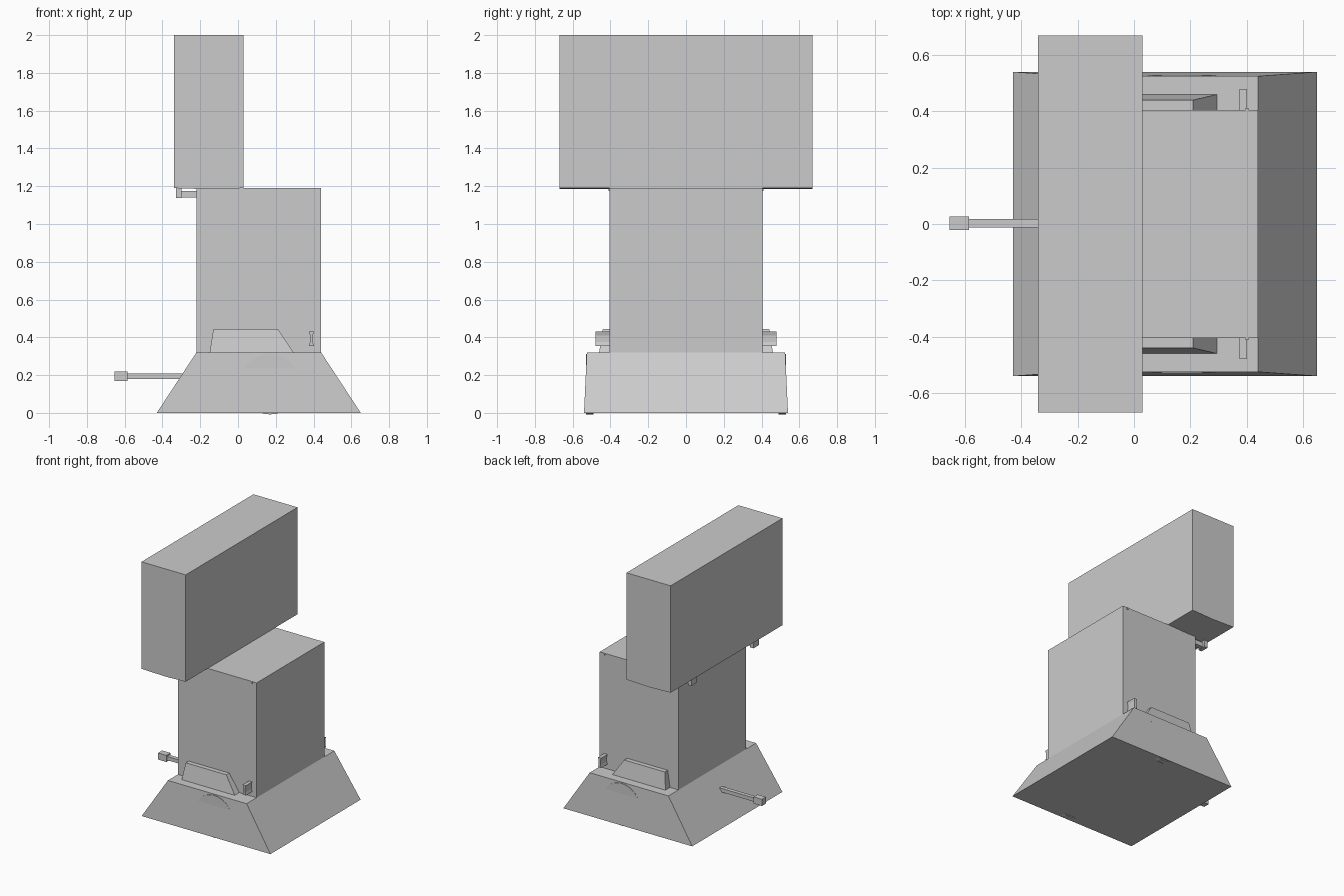
import bpy, bmesh, math
from mathutils import Matrix

if "Cube" in bpy.data.objects:
    bpy.data.objects.remove(bpy.data.objects["Cube"])


def finish(name, bm):
    bmesh.ops.recalc_face_normals(bm, faces=bm.faces)
    me = bpy.data.meshes.new(name)
    bm.to_mesh(me)
    bm.free()
    ob = bpy.data.objects.new(name, me)
    bpy.context.collection.objects.link(ob)
    return ob


def loft(name, a, b):
    """Solid between two matching point rings."""
    bm = bmesh.new()
    va = [bm.verts.new(p) for p in a]
    vb = [bm.verts.new(p) for p in b]
    n = len(va)
    bm.faces.new(va)
    bm.faces.new(vb[::-1])
    for i in range(n):
        j = (i + 1) % n
        bm.faces.new((va[i], vb[i], vb[j], va[j]))
    return finish(name, bm)


def rect(x0, x1, y0, y1, z):
    return [(x0, y0, z), (x1, y0, z), (x1, y1, z), (x0, y1, z)]


def box(name, x0, x1, y0, y1, z0, z1):
    return loft(name, rect(x0, x1, y0, y1, z0), rect(x0, x1, y0, y1, z1))


def profile(name, pts, y0, y1):
    """Extrude an x/z outline along y."""
    return loft(name, [(x, y0, z) for x, z in pts], [(x, y1, z) for x, z in pts])


# Flared base and column
loft("base", rect(-0.43, 0.65, -0.54, 0.54, 0), rect(-0.22, 0.44, -0.525, 0.525, 0.32))
box("column", -0.22, 0.44, -0.405, 0.405, 0.31, 1.19)

# Wide upper slab with a shallow ridge underneath
profile("upper_slab", [(-0.34, 1.19), (-0.15, 1.184), (0.03, 1.19),
                       (0.03, 2.0), (-0.34, 2.0)], -0.67, 0.67)

# Rear lever with grip
box("lever_rod", -0.59, -0.28, -0.012, 0.018, 0.18, 0.208)
box("lever_grip", -0.655, -0.585, -0.022, 0.027, 0.17, 0.22)

for side, s in (("right", -1), ("left", 1)):
    # Tapered pod beside the column foot
    pod = [(-0.15, 0.32, 0.46), (-0.13, 0.445, 0.44), (0.21, 0.445, 0.44), (0.295, 0.32, 0.46)]
    loft("side_pod_" + side, [(x, s * 0.40, z) for x, z, y in pod],
         [(x, s * y, z) for x, z, y in pod])

    # Waisted bracket
    profile("bracket_" + side, [(0.375, 0.355), (0.402, 0.355), (0.396, 0.375), (0.396, 0.41),
                                (0.402, 0.43), (0.375, 0.43), (0.381, 0.41), (0.381, 0.375)],
            s * 0.40, s * 0.48)

    # Small latch near the column top
    box("latch_" + side, 0.395, 0.406, s * 0.40, s * 0.411, 1.175, 1.188)

    # Hooks under the slab
    y0, y1 = sorted((s * 0.355, s * 0.39))
    box("hook_arm_" + side, -0.305, -0.21, y0, y1, 1.14, 1.175)
    box("hook_end_" + side, -0.328, -0.30, y0 - 0.015, y1 + 0.015, 1.137, 1.192)

    # Disc just breaking through the base side
    bm = bmesh.new()
    bmesh.ops.create_cone(bm, cap_ends=True, segments=32, radius1=0.16, radius2=0.16, depth=0.04,
                          matrix=Matrix.Translation((0.17, s * 0.509, 0.152))
                          @ Matrix.Rotation(math.pi / 2, 4, 'X'))
    finish("wheel_disc_" + side, bm)
